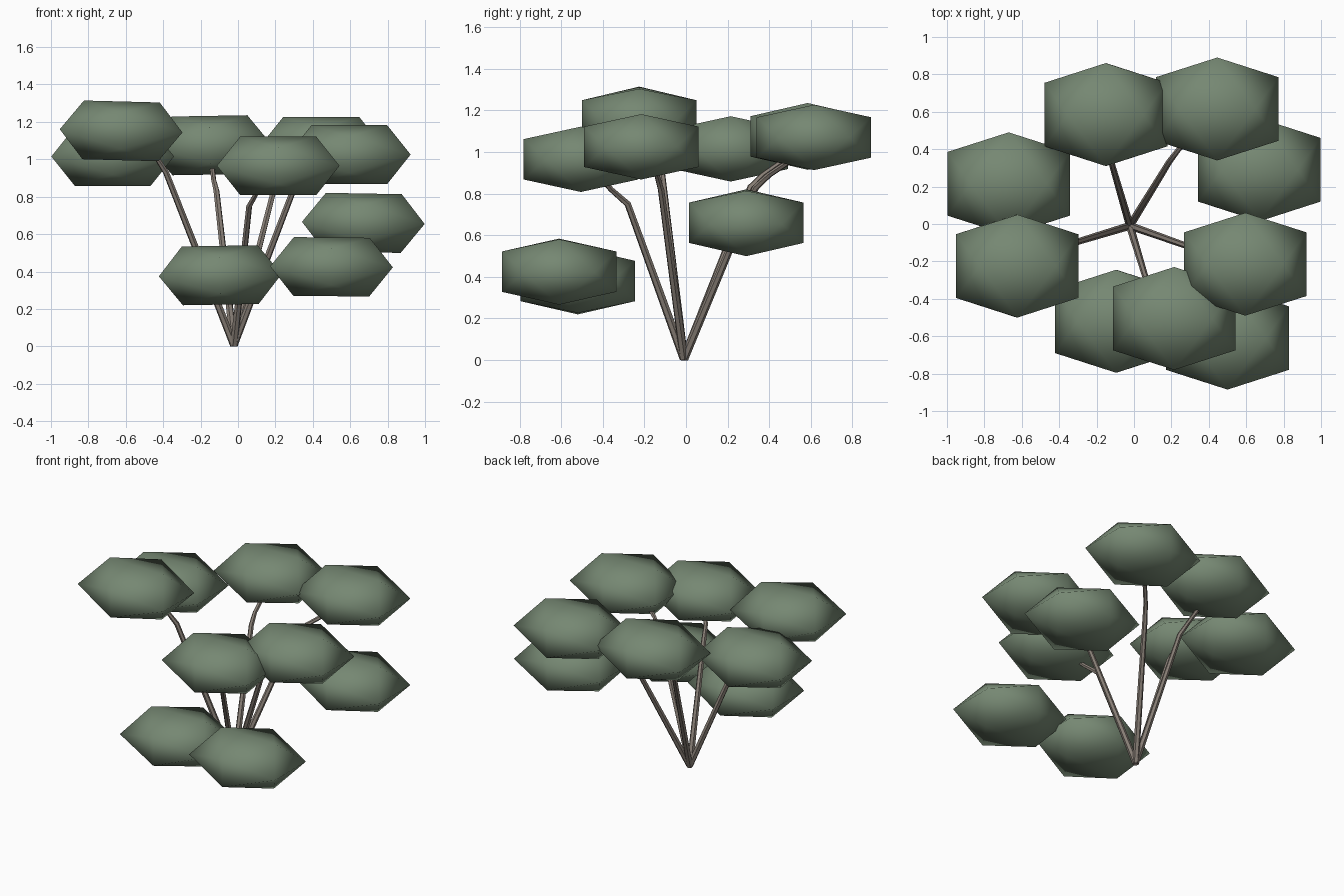
import bpy, bmesh
from mathutils import Matrix, Vector
from math import radians

if "Cube" in bpy.data.objects:
    bpy.data.objects.remove(bpy.data.objects["Cube"])


def material(name, colour):
    mat = bpy.data.materials.new(name)
    mat.use_nodes = True
    mat.diffuse_color = (*colour, 1)
    bsdf = mat.node_tree.nodes["Principled BSDF"]
    bsdf.inputs["Base Color"].default_value = (*colour, 1)
    bsdf.inputs["Roughness"].default_value = 0.9
    return mat


leaf_green = material("leaf green", (0.18, 0.245, 0.17))
bark_grey = material("bark grey brown", (0.245, 0.21, 0.18))

GOLDEN = (1 + 5 ** 0.5) / 2
HALF_SIZE = Vector((0.328, 0.275, 0.157))


def leaf_clump(name, centre, tilt):
    """Stretched twenty-sided clump with a level ridge along x."""
    bm = bmesh.new()
    for a in (-1, 1):
        for b in (-1 / GOLDEN, 1 / GOLDEN):
            for co in ((b, 0, a), (a, b, 0), (0, a, b)):
                bm.verts.new(Vector(co) * HALF_SIZE)
    bmesh.ops.convex_hull(bm, input=bm.verts)
    bmesh.ops.rotate(bm, verts=bm.verts, matrix=Matrix.Rotation(radians(tilt), 3, "Y"))
    bmesh.ops.recalc_face_normals(bm, faces=bm.faces)
    for face in bm.faces:
        face.smooth = True
    mesh = bpy.data.meshes.new(name)
    bm.to_mesh(mesh)
    bm.free()
    mesh.materials.append(leaf_green)
    clump = bpy.data.objects.new(name, mesh)
    clump.location = centre
    bpy.context.collection.objects.link(clump)


def branch(name, bends):
    """Tapered stem from the shared foot through its bends."""
    points = [(-0.022, -0.01, 0.006)] + bends
    curve = bpy.data.curves.new(name, "CURVE")
    curve.dimensions = "3D"
    curve.bevel_depth = 0.021
    curve.bevel_resolution = 1
    curve.use_fill_caps = True
    spline = curve.splines.new("POLY")
    spline.points.add(len(points) - 1)
    for i, (point, co) in enumerate(zip(spline.points, points)):
        point.co = (*co, 1)
        point.radius = 1 - 0.25 * min(i, 2) / 2 - (0.1 if i else 0)
    curve.materials.append(bark_grey)
    stem = bpy.data.objects.new(name, curve)
    bpy.context.collection.objects.link(stem)
    bpy.ops.object.select_all(action="DESELECT")
    stem.select_set(True)
    bpy.context.view_layer.objects.active = stem
    bpy.ops.object.convert(target="MESH")
    bpy.ops.object.shade_smooth_by_angle(angle=radians(35))


# Leaf clumps: name, centre, tilt in degrees
for clump in (
    ("right_upper_leaves", (-0.625, -0.225, 1.152), 1.5),
    ("right_lower_leaves", (-0.67, 0.215, 1.015), 0),
    ("back_centre_leaves", (-0.15, 0.585, 1.075), -1),
    ("back_left_leaves", (0.445, 0.615, 1.07), 0),
    ("left_lower_leaves", (0.67, 0.29, 0.66), 1),
    ("left_upper_leaves", (0.595, -0.215, 1.025), 0),
    ("front_upper_leaves", (0.215, -0.505, 0.965), 0),
    ("front_low_right_leaves", (-0.095, -0.52, 0.38), -1),
    ("front_low_left_leaves", (0.5, -0.61, 0.425), 0.5),
):
    leaf_clump(*clump)

# Branches fanning out from one foot
branch("right_branch", [(-0.385, -0.12, 0.93), (-0.43, -0.145, 1.0), (-0.52, -0.18, 1.08)])
branch("back_branch", [(-0.115, 0.31, 0.83), (-0.13, 0.37, 0.89), (-0.14, 0.5, 0.98)])
branch("back_left_branch", [(0.19, 0.335, 0.83), (0.24, 0.4, 0.89), (0.35, 0.52, 0.97)])
branch("left_branch", [(0.29, -0.12, 0.82), (0.34, -0.14, 0.89), (0.45, -0.18, 0.97)])
branch("front_branch", [(0.06, -0.28, 0.75), (0.1, -0.36, 0.82), (0.16, -0.43, 0.9)])
